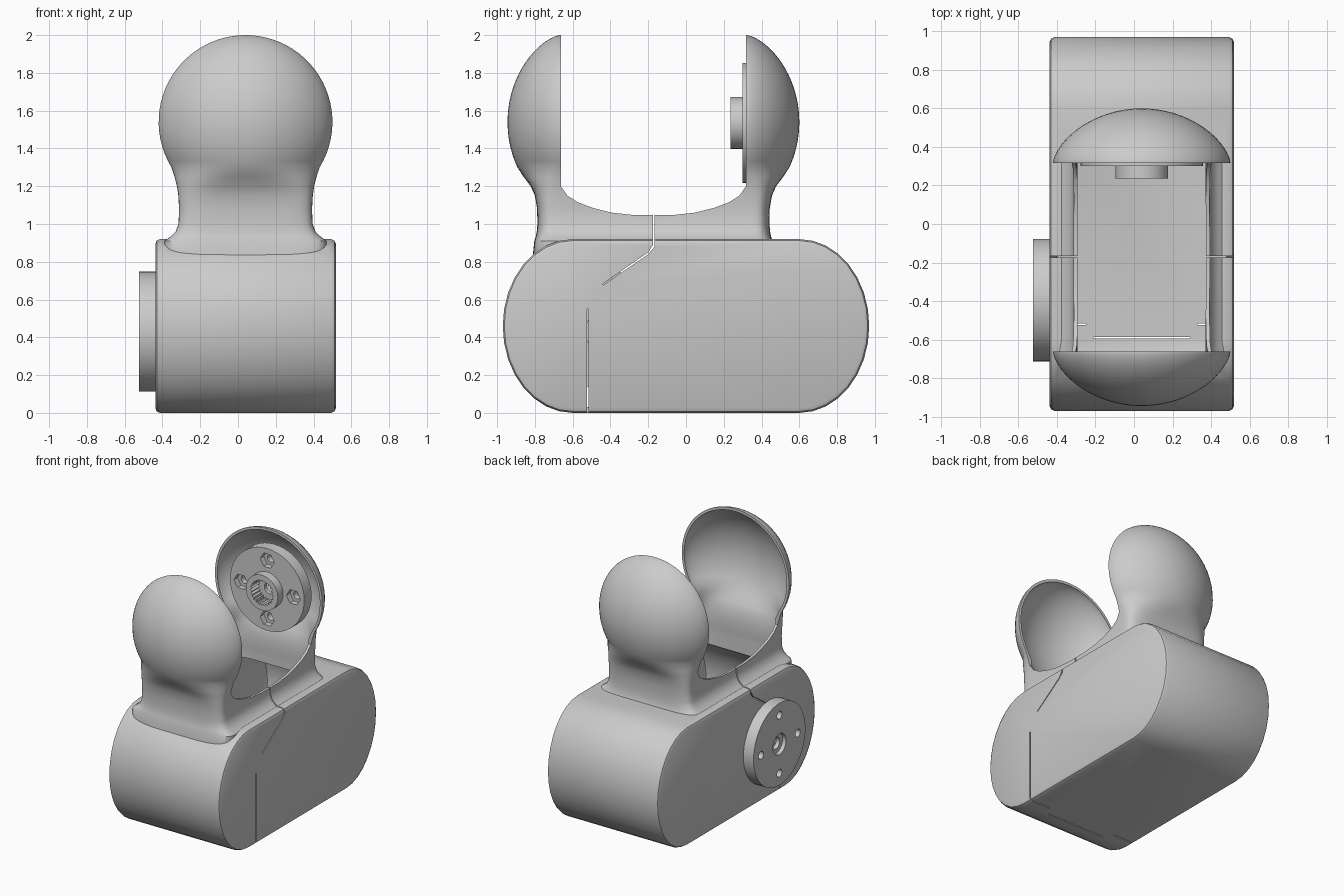
import bpy, bmesh, math
from mathutils import Matrix, Vector

if "Cube" in bpy.data.objects:
    bpy.data.objects.remove(bpy.data.objects["Cube"], do_unlink=True)

CX = 0.04                      # centre line of the part in x
DOME_Z, DOME_R, DOME_D = 1.54, 0.46, 0.28
RIM_FRONT, RIM_BACK = -0.665, 0.32

grey = bpy.data.materials.new("light_grey")
grey.use_nodes = True
GREY = (0.6, 0.6, 0.6, 1)
grey.diffuse_color = GREY
grey.node_tree.nodes["Principled BSDF"].inputs["Base Color"].default_value = GREY


def loft(name, rings):
    """Closed solid skinned through rings of equal point count."""
    bm = bmesh.new()
    loops = [[bm.verts.new(p) for p in ring] for ring in rings]
    n = len(loops[0])
    for a, b in zip(loops, loops[1:]):
        for i in range(n):
            j = (i + 1) % n
            bm.faces.new((a[i], a[j], b[j], b[i]))
    bm.faces.new(loops[0])
    bm.faces.new(loops[-1])
    bmesh.ops.recalc_face_normals(bm, faces=bm.faces)
    mesh = bpy.data.meshes.new(name)
    bm.to_mesh(mesh)
    bm.free()
    mesh.materials.append(grey)
    obj = bpy.data.objects.new(name, mesh)
    bpy.context.collection.objects.link(obj)
    return obj


def boolean(obj, others, operation):
    """Apply each helper solid to obj, then discard the helper."""
    bpy.context.view_layer.objects.active = obj
    for other in others:
        other.hide_render = True
        mod = obj.modifiers.new("bool", 'BOOLEAN')
        mod.operation, mod.object, mod.solver = operation, other, 'EXACT'
        bpy.ops.object.modifier_apply(modifier=mod.name)
        bpy.data.objects.remove(other, do_unlink=True)
    return obj


def smooth(obj):
    bpy.ops.object.select_all(action='DESELECT')
    obj.select_set(True)
    bpy.context.view_layer.objects.active = obj
    bpy.ops.object.shade_smooth_by_angle(angle=math.radians(32))


def box(name, x0, x1, y0, y1, z0, z1):
    return loft(name, [[(x, y0, z0), (x, y1, z0), (x, y1, z1), (x, y0, z1)] for x in (x0, x1)])


# Body: a bar with elliptical ends, extruded across x
def stadium(x, inset):
    ring = []
    for side, start in ((1, -90), (-1, 90)):
        for k in range(17):
            a = math.radians(start + k * 180 / 16)
            ring.append((x, side * 0.6 + (0.37 - inset) * math.cos(a),
                         0.46 + (0.46 - inset) * math.sin(a)))
    return ring


def body_solid(name, wall):
    half = 0.478 - wall
    edge = [(0, 0.025), (0.008, 0.008), (0.025, 0)]
    rings = [stadium(CX - half + dx, wall + i) for dx, i in edge]
    rings += [stadium(CX + half - dx, wall + i) for dx, i in reversed(edge)]
    return loft(name, rings)


# Neck and domes: horizontal sections with a front arc and a back arc
def section(z, w, d, ax, ay):
    ring = []
    for side, rim in ((-1, RIM_FRONT), (1, RIM_BACK)):
        for k in range(33):
            t = math.pi * k / 32
            c, s = math.cos(t), max(math.sin(t), 0)
            x = -side * math.copysign(abs(c) ** ax, c) * w
            ring.append((CX + x, rim + side * d * s ** ay, z))
    return ring


NECK = [(1.25, 0.376, 0.195, 0.8), (1.2, 0.363, 0.157, 0.6), (1.15, 0.356, 0.135, 0.45),
        (1.08, 0.352, 0.123, 0.4), (1.0, 0.355, 0.122, 0.4), (0.96, 0.37, 0.125, 0.4),
        (0.935, 0.395, 0.13, 0.4), (0.91, 0.43, 0.138, 0.4), (0.8, 0.43, 0.15, 0.4)]


def neck_solid(name, wall):
    radius = DOME_R - wall
    low = math.asin(-0.24 / DOME_R)
    rings = []
    for k in range(25):
        a = math.radians(87) + (low - math.radians(87)) * k / 24
        w = radius * math.cos(a)
        d = (DOME_D - wall) * math.cos(a) ** 1.3
        rings.append(section(DOME_Z + radius * math.sin(a), w, d, 1, 1.3))
    for z, w, d, e in NECK:
        w = min(w, 0.365) if wall else w
        d = min(d, 0.125) if wall and z < 1 else d
        rings.append(section(z, w - wall, d - wall, e, e * 1.2))
    return loft(name, rings)


shell = body_solid("housing_with_domes", 0)
boolean(shell, [neck_solid("neck_outer", 0)], 'UNION')

# Saddle opening between the two domes
half_saddle = [(0.49, 2.2), (0.49, 1.2), (0.455, 1.15), (0.4, 1.115), (0.32, 1.085),
               (0.22, 1.06), (0.1, 1.047)]
mid = (RIM_FRONT + RIM_BACK) / 2
saddle = [(mid - y, z) for y, z in half_saddle] + [(mid + y, z) for y, z in reversed(half_saddle)]
saddle_cut = loft("saddle_cut", [[(x, y, z) for y, z in saddle] for x in (-1, 1)])

# Thin split lines in the walls and floor
g = 0.004
upper_slit = box("upper_slit", -1, 1, -0.17 - g, -0.17 + g, 0.88, 1.2)
diagonal = [(-0.17 - g, 0.89), (-0.17 + g, 0.88), (-0.2, 0.84), (-0.44, 0.676),
            (-0.44, 0.684), (-0.2, 0.85)]
diagonal_slit = loft("diagonal_slit", [[(x, y, z) for y, z in diagonal] for x in (-1, 1)])
side_slits = [box("side_slit", a, b, -0.52 - g, -0.52 + g, -0.1, 0.55)
              for a, b in ((-1, -0.25), (0.33, 1))]
floor_slit = box("floor_slit", -0.21, 0.29, -0.59 - g, -0.59 + g, -0.1, 0.1)

boolean(shell, [body_solid("body_inner", 0.03), neck_solid("neck_inner", 0.02), saddle_cut,
                upper_slit, diagonal_slit, *side_slits, floor_slit], 'DIFFERENCE')
smooth(shell)


# Round drive plates: disc, boss, toothed socket, hex pockets and bolt holes
def circle(r, z, n=48, x=0, y=0, r2=None):
    pts = []
    for k in range(n):
        a = 2 * math.pi * k / n
        q = r2 if r2 and k % 2 else r
        pts.append((x + q * math.cos(a), y + q * math.sin(a), z))
    return pts


def drive_plate(name, location, axis):
    """Disc from 0 to 0.09 along the axis, boss on the far end."""
    plate = loft(name, [circle(0.318, 0), circle(0.318, 0.09),
                        circle(0.137, 0.09), circle(0.137, 0.155)])
    cuts = [loft("socket", [circle(0.1, z, r2=0.086) for z in (0.06, 0.2)]),
            loft("centre_hole", [circle(0.045, z, 24) for z in (-0.1, 0.2)]),
            loft("rear_recess", [circle(0.08, z, 32) for z in (-0.1, 0.03)])]
    for k in range(4):
        a = k * math.pi / 2
        x, y = 0.225 * math.cos(a), 0.225 * math.sin(a)
        cuts.append(loft("pocket", [circle(0.06, z, 6, x, y) for z in (0.045, 0.2)]))
        cuts.append(loft("bolt_hole", [circle(0.03, z, 16, x, y) for z in (-0.1, 0.2)]))
    boolean(plate, cuts, 'DIFFERENCE')
    turn = Vector((0, 0, 1)).rotation_difference(Vector(axis)).to_matrix().to_4x4()
    plate.data.transform(Matrix.Translation(location) @ turn)
    smooth(plate)


drive_plate("dome_drive_plate", (CX, 0.39, 1.535), (0, -1, 0))
drive_plate("side_drive_plate", (-0.525, -0.395, 0.43), (1, 0, 0))
